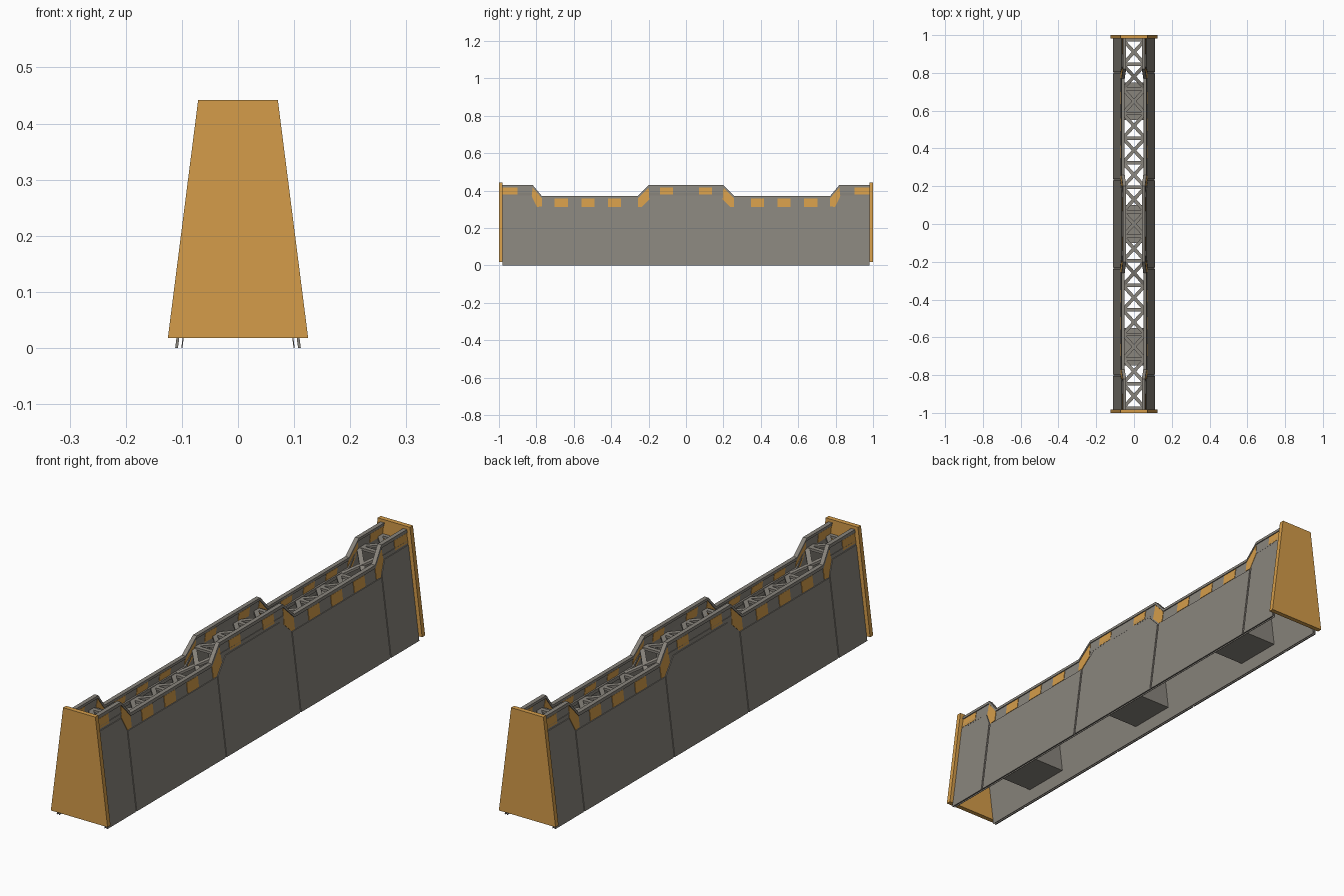
import bpy, bmesh, math
from mathutils import Vector

if "Cube" in bpy.data.objects:
    bpy.data.objects.remove(bpy.data.objects["Cube"])

def material(name, rgb):
    m = bpy.data.materials.new(name)
    m.diffuse_color = (*rgb, 1)
    m.use_nodes = True
    m.node_tree.nodes["Principled BSDF"].inputs["Base Color"].default_value = m.diffuse_color
    return m

GREY = material("warm grey metal", (0.25, 0.232, 0.203))
ORANGE = material("hazard orange", (0.66, 0.335, 0.068))

def make(name, bm, mat):
    bmesh.ops.recalc_face_normals(bm, faces=bm.faces)
    me = bpy.data.meshes.new(name)
    bm.to_mesh(me)
    bm.free()
    me.materials.append(mat)
    ob = bpy.data.objects.new(name, me)
    bpy.context.collection.objects.link(ob)
    return ob

def loft(bm, a, b):
    """Closed solid between two matching outlines."""
    va = [bm.verts.new(p) for p in a]
    vb = [bm.verts.new(p) for p in b]
    bm.faces.new(va)
    bm.faces.new(vb[::-1])
    n = len(a)
    for i in range(n):
        j = (i + 1) % n
        bm.faces.new((va[i], vb[i], vb[j], va[j]))

def wall_x(z, t):
    """Leaning wall surface, t is the depth inward from the outer face."""
    return 0.112 - 0.127 * z - t

def slab(bm, outline, t0, t1):
    """Plate of a (y, z) outline lying in both leaning walls."""
    for s in (1, -1):
        loft(bm, [(s * wall_x(z, t0), y, z) for y, z in outline],
             [(s * wall_x(z, t1), y, z) for y, z in outline])

def flip(outline):
    return [(-y, z) for y, z in outline]

# Upper silhouette of the wall along y
half = [(0.2, 0.43), (0.26, 0.37), (0.77, 0.37), (0.82, 0.43), (0.982, 0.43)]
top = flip(half)[::-1] + half

def top_z(y):
    for (y0, z0), (y1, z1) in zip(top, top[1:]):
        if y0 <= y <= y1:
            return z0 + (z1 - z0) * (y - y0) / (y1 - y0)
    return 0.43

# Inner and outer wall sheets
for name, t0, t1 in (("outer_wall", 0.003, 0.005), ("inner_wall", 0.011, 0.013)):
    bm = bmesh.new()
    slab(bm, [(-0.982, 0)] + top + [(0.982, 0)], t0, t1)
    make(name, bm, GREY)

# Raised lower panels separated by grooves
centre = [(0.23, 0), (0.23, 0.31), (0.17, 0.37)]
low = [(0.238, 0), (0.797, 0), (0.797, 0.31), (0.238, 0.31)]
end = [(0.805, 0), (0.982, 0), (0.982, 0.37), (0.83, 0.37), (0.805, 0.32)]
bm = bmesh.new()
for o in (centre + flip(centre)[::-1], low, flip(low), end, flip(end)):
    slab(bm, o, 0, 0.003)
make("wall_panels", bm, GREY)

# Rim following the top silhouette
bm = bmesh.new()
for (y0, z0), (y1, z1) in zip(top, top[1:]):
    slab(bm, [(y0, z0), (y1, z1), (y1, z1 - 0.012), (y0, z0 - 0.012)], -0.001, 0.016)
make("top_rim", bm, GREY)

# Hazard stripes on both faces of the upper band
def rect(y0, y1, z0, z1):
    return [(y0, z0), (y1, z0), (y1, z1), (y0, z1)]

stripes = [rect(a, a + 0.07, 0.313, 0.356) for a in (0.347, 0.49, 0.632)]
stripes += [rect(0.07, 0.14, 0.378, 0.416), rect(0.9, 0.98, 0.378, 0.416)]
stripes += [[(0.2, 0.416), (0.257, 0.358), (0.257, 0.312), (0.237, 0.312), (0.196, 0.352)],
            [(0.82, 0.416), (0.77, 0.358), (0.77, 0.315), (0.797, 0.312), (0.825, 0.37)]]
bm = bmesh.new()
for o in stripes:
    for p in (o, flip(o)):
        slab(bm, p, 0.001, 0.0035)
        slab(bm, p, 0.0125, 0.0145)
make("hazard_stripes", bm, ORANGE)

# Tapered end plates
bm = bmesh.new()
for s in (1, -1):
    plate = [(-0.125, 0.018), (0.125, 0.018), (0.071, 0.442), (-0.071, 0.442)]
    loft(bm, [(x, s, z) for x, z in plate], [(x, s * 0.981, z) for x, z in plate])
make("end_plates", bm, ORANGE)

# Three filler blocks between the walls
bm = bmesh.new()
for c in (-0.65, 0, 0.65):
    zt = 0.34 if c == 0 else 0.29
    ring = []
    for z in (0.05, zt):
        x = wall_x(z, 0.012)
        ring.append([(-x, c - 0.1, z), (x, c - 0.1, z), (x, c + 0.1, z), (-x, c + 0.1, z)])
    loft(bm, *ring)
make("filler_blocks", bm, GREY)

# Truss deck: rails, cross bars and X braces following the silhouette
def bar(bm, a, b, w, h=0.01):
    a, b = Vector(a), Vector(b)
    d = b - a
    side = Vector((-d.y, d.x, 0)).normalized() * w / 2
    up = Vector((0, 0, h / 2))
    loft(bm, [a + side + up, a - side + up, a - side - up, a + side - up],
         [b + side + up, b - side + up, b - side - up, b + side - up])

def deck(x, y):
    return (x, y, top_z(y) - 0.05)

bm = bmesh.new()
for (y0, z0), (y1, z1) in zip(top, top[1:]):
    for x in (-0.056, 0.056):
        bar(bm, deck(x, y0), deck(x, y1), 0.012, 0.014)
for i in range(15):
    y0, y1 = -0.975 + 0.13 * i, -0.845 + 0.13 * i
    bar(bm, deck(-0.056, y0), deck(0.056, y0), 0.018)
    bar(bm, deck(-0.052, y0 + 0.008), deck(0.052, y1 - 0.008), 0.018)
    bar(bm, deck(0.052, y0 + 0.008), deck(-0.052, y1 - 0.008), 0.018)
bar(bm, deck(-0.056, 0.974), deck(0.056, 0.974), 0.018)
make("truss_deck", bm, GREY)
